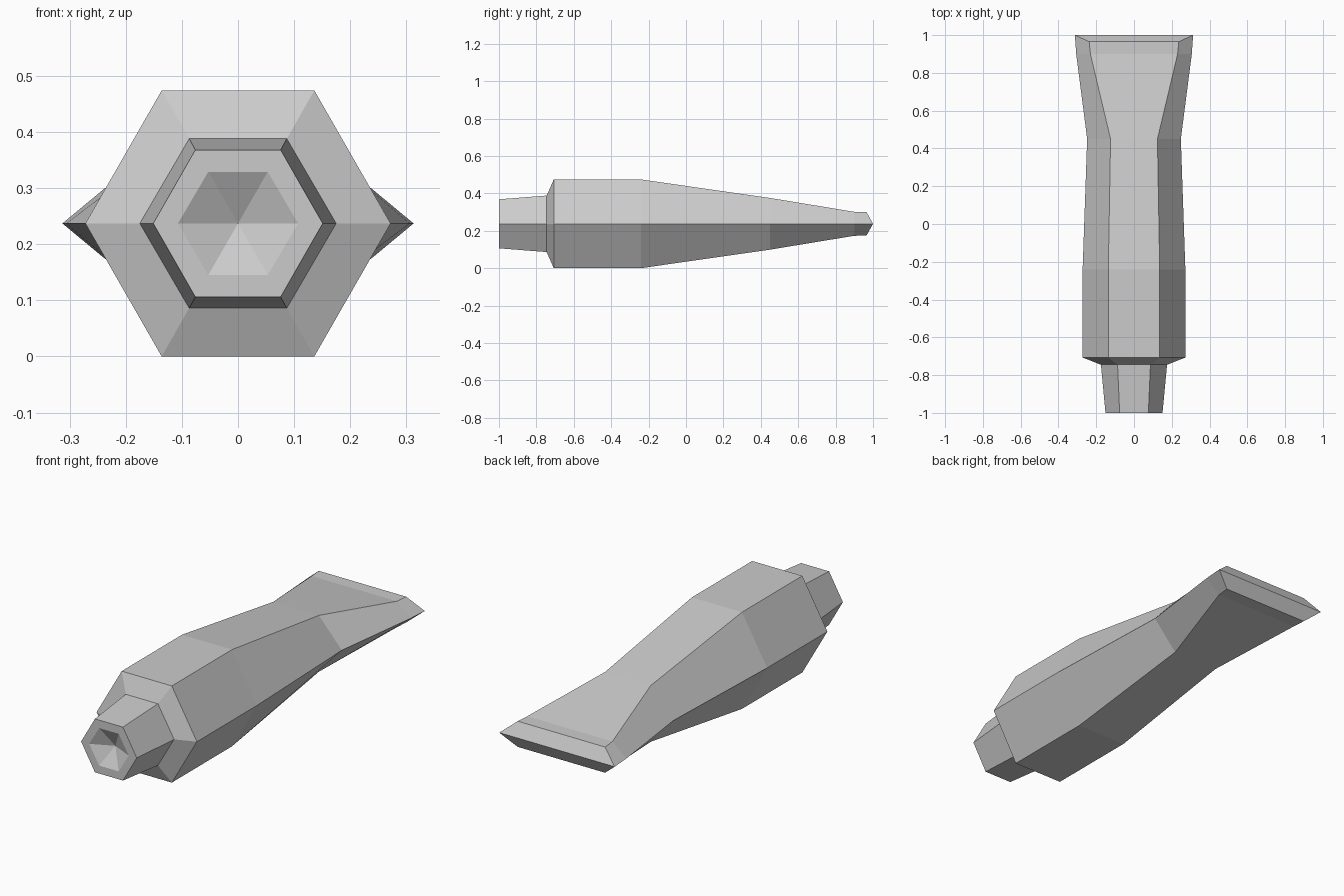
import bpy
import bmesh

if "Cube" in bpy.data.objects:
    bpy.data.objects.remove(bpy.data.objects["Cube"], do_unlink=True)

MID_Z = 0.237

grey = bpy.data.materials.new("plain grey")
grey.use_nodes = True
grey.diffuse_color = (0.6, 0.6, 0.6, 1)
grey.node_tree.nodes["Principled BSDF"].inputs["Base Color"].default_value = (0.6, 0.6, 0.6, 1)


def hex_ring(bm, y, outer, inner, height, tip_y=None):
    """Flat-topped six-sided ring; tip_y moves the two side points along y."""
    tip_y = y if tip_y is None else tip_y
    points = [(outer, tip_y, 0), (inner, y, height), (-inner, y, height),
              (-outer, tip_y, 0), (-inner, y, -height), (inner, y, -height)]
    return [bm.verts.new((x, py, z + MID_Z)) for x, py, z in points]


def loft(bm, rings):
    for a, b in zip(rings, rings[1:]):
        for i in range(6):
            j = (i + 1) % 6
            bm.faces.new((a[i], a[j], b[j], b[i]))


def finish(bm, name):
    bmesh.ops.recalc_face_normals(bm, faces=bm.faces)
    mesh = bpy.data.meshes.new(name)
    bm.to_mesh(mesh)
    bm.free()
    mesh.materials.append(grey)
    obj = bpy.data.objects.new(name, mesh)
    bpy.context.collection.objects.link(obj)


# Tube body: shoulder, barrel, waist and flared flat end
bm = bmesh.new()
rings = [hex_ring(bm, *section) for section in (
    (-0.745, 0.175, 0.087, 0.151),
    (-0.707, 0.272, 0.136, 0.237),
    (-0.24, 0.272, 0.136, 0.237),
    (0.45, 0.248, 0.124, 0.138),
    (0.90, 0.306, 0.231, 0.064),
    (0.965, 0.313, 0.237, 0.063, 1.0))]
loft(bm, rings)
bm.faces.new(rings[0])

# Crimped edge: two bevels meeting in a line between the side points
end = rings[-1]
bm.faces.new(end[0:4])
bm.faces.new((end[3], end[4], end[5], end[0]))
finish(bm, "tube_body")

# Nozzle: tapered cap with a shallow conical recess in its face
bm = bmesh.new()
rings = [hex_ring(bm, *section) for section in (
    (-0.745, 0.175, 0.087, 0.151),
    (-1.0, 0.151, 0.076, 0.131),
    (-1.0, 0.107, 0.053, 0.092))]
loft(bm, rings)
apex = bm.verts.new((0, -0.95, MID_Z))
rim = rings[-1]
for i in range(6):
    bm.faces.new((rim[i], rim[(i + 1) % 6], apex))
bm.faces.new(rings[0])
finish(bm, "nozzle")
